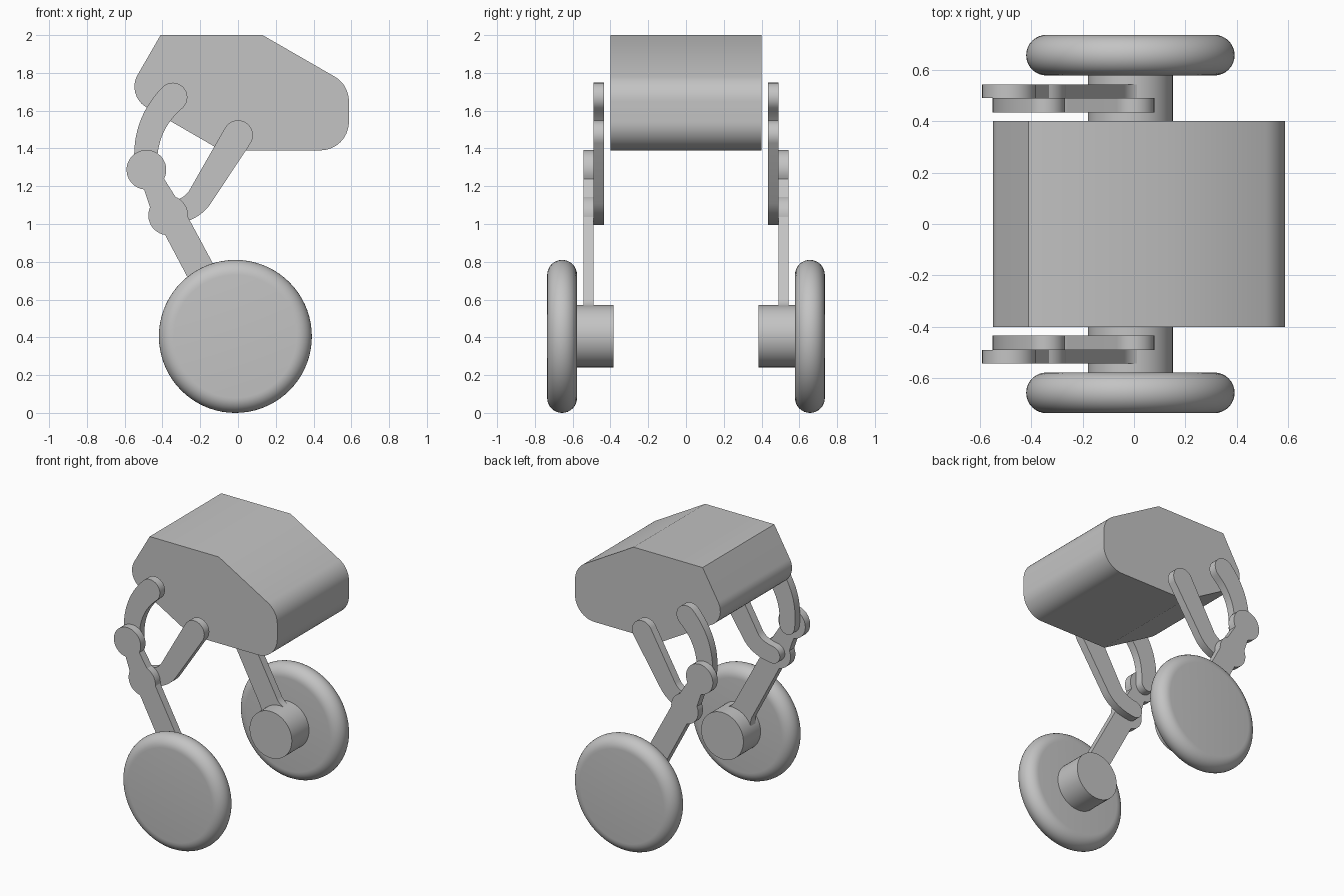
import bpy, bmesh, math
from math import sin, cos, radians, pi
from mathutils import Vector

cube = bpy.data.objects.get("Cube")
if cube:
    bpy.data.objects.remove(cube, do_unlink=True)

grey = bpy.data.materials.new("plain_grey")
grey.use_nodes = True
grey.diffuse_color = (0.55, 0.55, 0.55, 1)
grey.node_tree.nodes["Principled BSDF"].inputs["Base Color"].default_value = (0.55, 0.55, 0.55, 1)


def loft(name, rings):
    """Skin matching closed rings of 3D points and cap both ends."""
    bm = bmesh.new()
    loops = [[bm.verts.new(p) for p in ring] for ring in rings]
    n = len(loops[0])
    for a, b in zip(loops, loops[1:]):
        for i in range(n):
            j = (i + 1) % n
            bm.faces.new((a[i], a[j], b[j], b[i]))
    bm.faces.new(loops[0])
    bm.faces.new(loops[-1])
    bmesh.ops.recalc_face_normals(bm, faces=bm.faces)
    mesh = bpy.data.meshes.new(name)
    bm.to_mesh(mesh)
    bm.free()
    mesh.materials.append(grey)
    obj = bpy.data.objects.new(name, mesh)
    bpy.context.collection.objects.link(obj)
    bpy.ops.object.select_all(action='DESELECT')
    obj.select_set(True)
    bpy.context.view_layer.objects.active = obj
    bpy.ops.object.shade_smooth_by_angle(angle=radians(30))
    return obj


def plate(name, outline, y0, y1):
    """Extrude an (x, z) outline along y."""
    return loft(name, [[(x, y, z) for x, z in outline] for y in (y0, y1)])


def arc(cx, cz, r, a0, a1, n=12):
    """Points on an arc, angles in degrees."""
    angles = [radians(a0 + (a1 - a0) * i / n) for i in range(n + 1)]
    return [(cx + r * cos(a), cz + r * sin(a)) for a in angles]


def rounded(corners):
    """Polygon from (x, z, fillet radius) corners."""
    out = []
    for i, (x, z, r) in enumerate(corners):
        p = Vector((x, z))
        if r == 0:
            out.append((x, z))
            continue
        d0 = (Vector(corners[i - 1][:2]) - p).normalized()
        d1 = (Vector(corners[(i + 1) % len(corners)][:2]) - p).normalized()
        half = d0.angle(d1) / 2
        c = p + (d0 + d1).normalized() * r / sin(half)
        t0 = p + d0 * r / math.tan(half) - c
        t1 = p + d1 * r / math.tan(half) - c
        for k in range(11):
            f = k / 10
            v = t0 * (1 - f) + t1 * f
            out.append(tuple(c + v.normalized() * r))
    return out


def bezier(a, b, c, n=16):
    a, b, c = Vector(a), Vector(b), Vector(c)
    return [a * (1 - t) ** 2 + b * 2 * t * (1 - t) + c * t * t for t in (i / n for i in range(n + 1))]


def tapered_link(path, r0, r1):
    """Outline of a round-ended bar that follows a path and narrows along it."""
    left, right, caps = [], [], []
    total = sum((q - p).length for p, q in zip(path, path[1:]))
    run = 0
    for i, p in enumerate(path):
        if i:
            run += (p - path[i - 1]).length
        t = (path[min(i + 1, len(path) - 1)] - path[max(i - 1, 0)]).normalized()
        r = r0 + (r1 - r0) * run / total
        nrm = Vector((-t.y, t.x)) * r
        left.append(tuple(p + nrm))
        right.append(tuple(p - nrm))
        if i in (0, len(path) - 1):
            caps.append((p, math.degrees(math.atan2(t.y, t.x)), r))
    (p0, a0, s0), (p1, a1, s1) = caps
    end = arc(p1.x, p1.y, s1, a1 + 90, a1 - 90, 16)[1:-1]
    start = arc(p0.x, p0.y, s0, a0 - 90, a0 - 270, 16)[1:-1]
    return left + end + right[::-1] + start


# Body: one long prism with rounded lower and side corners
body = rounded([(-0.41, 2.0, 0), (0.13, 2.0, 0), (0.587, 1.737, 0.15),
                (0.587, 1.39, 0.15), (-0.09, 1.39, 0), (-0.594, 1.681, 0.125)])
plate("body", body, -0.4, 0.4)

# Lower leg outline in its own frame: v across, u up from the hub centre
HUB = Vector((-0.014, 0.406))
KNEE = Vector((-0.485, 1.287))
up = (KNEE - HUB).normalized()
across = Vector((up.y, -up.x))
length = (KNEE - HUB).length
fil, bar, hub_r = 0.10, 0.077, 0.163
fu = math.sqrt((hub_r + fil) ** 2 - (bar + fil) ** 2)   # height of the hub fillets
touch = math.degrees(math.atan2(fu, bar + fil))
leg = (arc(0, 0, hub_r, 180 - touch, 360 + touch, 32)
       + arc(bar + fil, fu, fil, 180 + touch, 180, 8)[1:]
       + arc(-0.012, 0.732, 0.105, -33, 40)
       + arc(0, length, 0.105, -55, 235, 32)
       + arc(-0.012, 0.732, 0.105, 128, 233)
       + arc(-bar - fil, fu, fil, 0, -touch, 8)[:-1])
leg = [tuple(HUB + across * v + up * u) for v, u in leg]

# Suspension links
curved = tapered_link(bezier((-0.345, 1.671), (-0.508, 1.519), (-0.486, 1.287)), 0.077, 0.058)
hooked = tapered_link([Vector((0, 1.47))]
                      + bezier((-0.20, 1.145), (-0.247, 1.07), (-0.37, 1.055)), 0.079, 0.06)

# Each side carries a leg, two links, a hub motor and a wheel
for side, s in (("front", -1), ("back", 1)):
    plate(side + "_lower_leg", leg, s * 0.489, s * 0.543)
    plate(side + "_curved_link", curved, s * 0.433, s * 0.489)
    plate(side + "_hooked_link", hooked, s * 0.433, s * 0.489)
    plate(side + "_hub_motor", arc(*HUB, 0.165, 0, 352.5, 47), s * 0.385, s * 0.58)
    rings = []
    for k in range(17):
        a = -pi / 2 + pi * k / 16
        r, y = 0.326 + 0.079 * cos(a), s * (0.656 + 0.079 * sin(a))
        rings.append([(x, y, z) for x, z in arc(HUB.x, 0.405, r, 0, 355, 71)])
    loft(side + "_wheel", rings)
